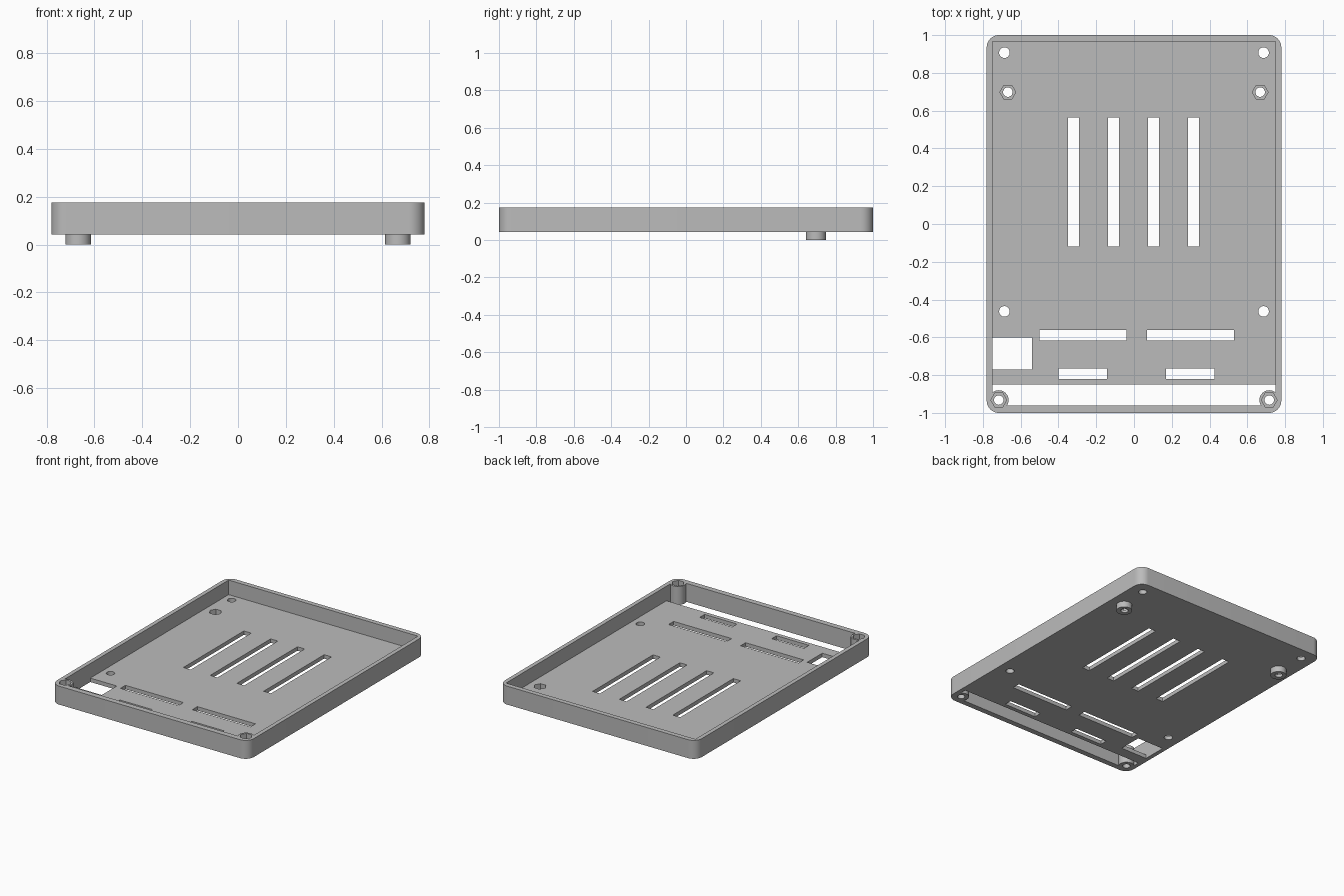
import bpy, bmesh, math
from mathutils import Matrix, Vector

if "Cube" in bpy.data.objects:
    bpy.data.objects.remove(bpy.data.objects["Cube"])

BASE, FLOOR, TOP = 0.043, 0.071, 0.175   # underside, inner floor, rim
OVER = 0.03                              # cutter overshoot

grey = bpy.data.materials.new("plastic grey")
grey.diffuse_color = (0.5, 0.5, 0.5, 1)
grey.use_nodes = True
grey.node_tree.nodes["Principled BSDF"].inputs["Base Color"].default_value = (0.5, 0.5, 0.5, 1)


def box(bm, x0, x1, y0, y1, z0, z1):
    centre = Vector((x0 + x1, y0 + y1, z0 + z1)) / 2
    size = Matrix.Diagonal((x1 - x0, y1 - y0, z1 - z0, 1))
    return bmesh.ops.create_cube(bm, size=1, matrix=Matrix.Translation(centre) @ size)


def prism(bm, x, y, r, z0, z1, sides=32):
    bmesh.ops.create_cone(bm, cap_ends=True, segments=sides, radius1=r, radius2=r,
                          depth=z1 - z0,
                          matrix=Matrix.Translation((x, y, (z0 + z1) / 2))
                          @ Matrix.Rotation(math.pi / 2 if sides == 6 else 0, 4, 'Z'))


def finish(bm, name):
    bmesh.ops.recalc_face_normals(bm, faces=bm.faces)
    mesh = bpy.data.meshes.new(name)
    bm.to_mesh(mesh)
    bm.free()
    mesh.materials.append(grey)
    ob = bpy.data.objects.new(name, mesh)
    bpy.context.collection.objects.link(ob)
    return ob


def combine(target, bm, operation):
    tool = finish(bm, "helper")
    tool.hide_render = True
    mod = target.modifiers.new(operation.lower(), 'BOOLEAN')
    mod.operation, mod.solver, mod.object = operation, 'EXACT', tool
    bpy.ops.object.modifier_apply(modifier=mod.name)
    bpy.data.objects.remove(tool)


# Outer block with rounded upright corners
bm = bmesh.new()
box(bm, -0.78, 0.78, -1, 1, BASE, TOP)
upright = [e for e in bm.edges if abs(e.verts[0].co.z - e.verts[1].co.z) > 0.01]
bmesh.ops.bevel(bm, geom=upright, offset=0.065, segments=10, profile=0.5, affect='EDGES')
tray = finish(bm, "case_tray")
bpy.context.view_layer.objects.active = tray
tray.select_set(True)

# Square-cornered inner cavity
bm = bmesh.new()
box(bm, -0.75, 0.75, -0.96, 0.965, FLOOR, TOP + OVER)
combine(tray, bm, 'DIFFERENCE')

# Floor openings: front gap, port window, vents, slots and screw holes
bm = bmesh.new()
low, high = BASE - OVER, FLOOR + OVER
openings = [(-0.75, 0.75, -0.96, -0.85), (-0.75, -0.54, -0.77, -0.6),
            (-0.5, -0.04, -0.617, -0.56), (0.07, 0.53, -0.617, -0.56),
            (-0.4, -0.143, -0.82, -0.765), (0.17, 0.427, -0.82, -0.765)]
openings += [(x - 0.029, x + 0.029, -0.12, 0.565) for x in (-0.32, -0.108, 0.104, 0.316)]
for rect in openings:
    box(bm, *rect, low, high)
for side in (-1, 1):
    for y in (-0.463, 0.907):
        prism(bm, side * 0.686, y, 0.028, low, high)
combine(tray, bm, 'DIFFERENCE')

# Front corner screw posts and rear feet
bm = bmesh.new()
for side in (-1, 1):
    prism(bm, side * 0.716, -0.932, 0.052, BASE, TOP)
    prism(bm, side * 0.668, 0.695, 0.053, 0, BASE + 0.01)
combine(tray, bm, 'UNION')

# Hexagonal nut pockets, then round bores through posts and feet
bm = bmesh.new()
for side in (-1, 1):
    prism(bm, side * 0.716, -0.932, 0.042, TOP - 0.04, TOP + OVER, 6)
    prism(bm, side * 0.668, 0.698, 0.042, 0.02, high, 6)
combine(tray, bm, 'DIFFERENCE')
bm = bmesh.new()
for side in (-1, 1):
    prism(bm, side * 0.716, -0.932, 0.025, low, TOP + OVER)
    prism(bm, side * 0.668, 0.698, 0.025, -OVER, high)
combine(tray, bm, 'DIFFERENCE')

bpy.ops.object.shade_smooth_by_angle(angle=math.radians(30))
